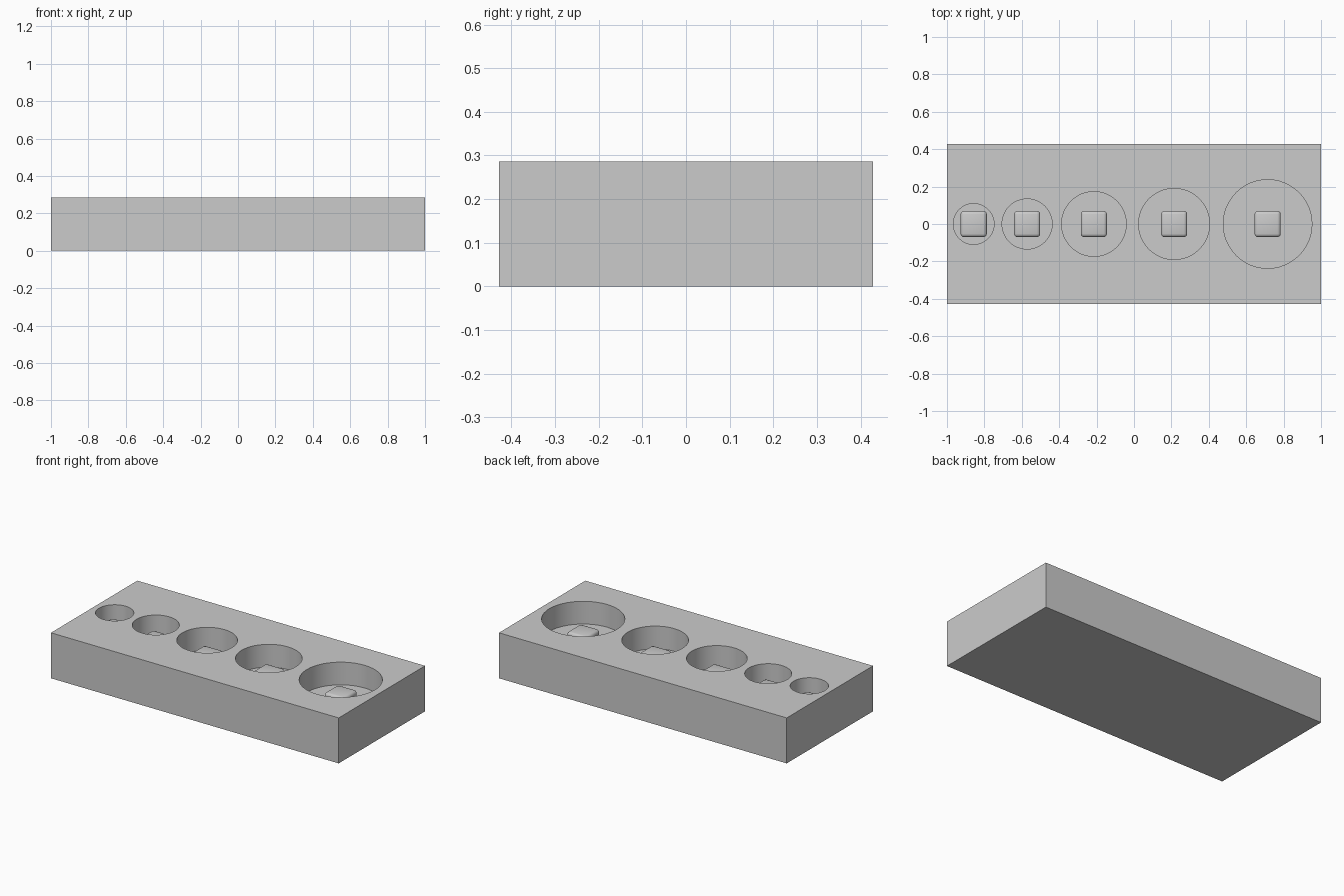
import bpy

if "Cube" in bpy.data.objects:
    bpy.data.objects.remove(bpy.data.objects["Cube"], do_unlink=True)

UNIT = 2 / 7            # block is 7 x 3 x 1 units
FLOOR = UNIT / 2        # height of the well floors
PAD = 0.14              # edge of the cube half sunk in each floor
WELLS = [(-3, 0.109), (-2, 0.134), (-0.75, 0.173), (0.75, 0.19), (2.5, 0.237)]

grey = bpy.data.materials.new("plain grey")
grey.use_nodes = True
colour = (0.6, 0.6, 0.6, 1)
grey.diffuse_color = colour
grey.node_tree.nodes["Principled BSDF"].inputs["Base Color"].default_value = colour


def box(name, size, z):
    bpy.ops.mesh.primitive_cube_add(size=1, location=(0, 0, z))
    ob = bpy.context.object
    ob.name = name
    ob.scale = size
    bpy.ops.object.transform_apply(location=False, rotation=False, scale=True)
    ob.data.materials.append(grey)
    return ob


def apply_modifier(ob, mod):
    bpy.ops.object.select_all(action='DESELECT')
    bpy.context.view_layer.objects.active = ob
    ob.select_set(True)
    bpy.ops.object.modifier_apply(modifier=mod.name)


# Solid tray block
tray = box("tray_block", (7 * UNIT, 3 * UNIT, UNIT), UNIT / 2)

for number, (place, radius) in enumerate(WELLS, 1):
    x = place * UNIT

    # Round well sunk halfway into the block
    bpy.ops.mesh.primitive_cylinder_add(vertices=48, radius=radius, depth=UNIT,
                                        location=(x, 0, FLOOR + UNIT / 2))
    cutter = bpy.context.object
    cutter.hide_render = True
    cutter.data.materials.append(grey)
    cut = tray.modifiers.new("well", 'BOOLEAN')
    cut.operation = 'DIFFERENCE'
    cut.solver = 'EXACT'
    cut.object = cutter
    apply_modifier(tray, cut)
    bpy.data.objects.remove(cutter, do_unlink=True)

    # Rounded square pad standing on the well floor
    pad = box(f"well_pad_{number}", (PAD, PAD, PAD), FLOOR)
    pad.location.x = x
    bevel = pad.modifiers.new("rounding", 'BEVEL')
    bevel.width = 0.018
    bevel.segments = 3
    apply_modifier(pad, bevel)
    bpy.ops.object.shade_smooth_by_angle()

# Smooth well walls with crisp rims
bpy.ops.object.select_all(action='DESELECT')
bpy.context.view_layer.objects.active = tray
tray.select_set(True)
bpy.ops.object.shade_smooth_by_angle()
